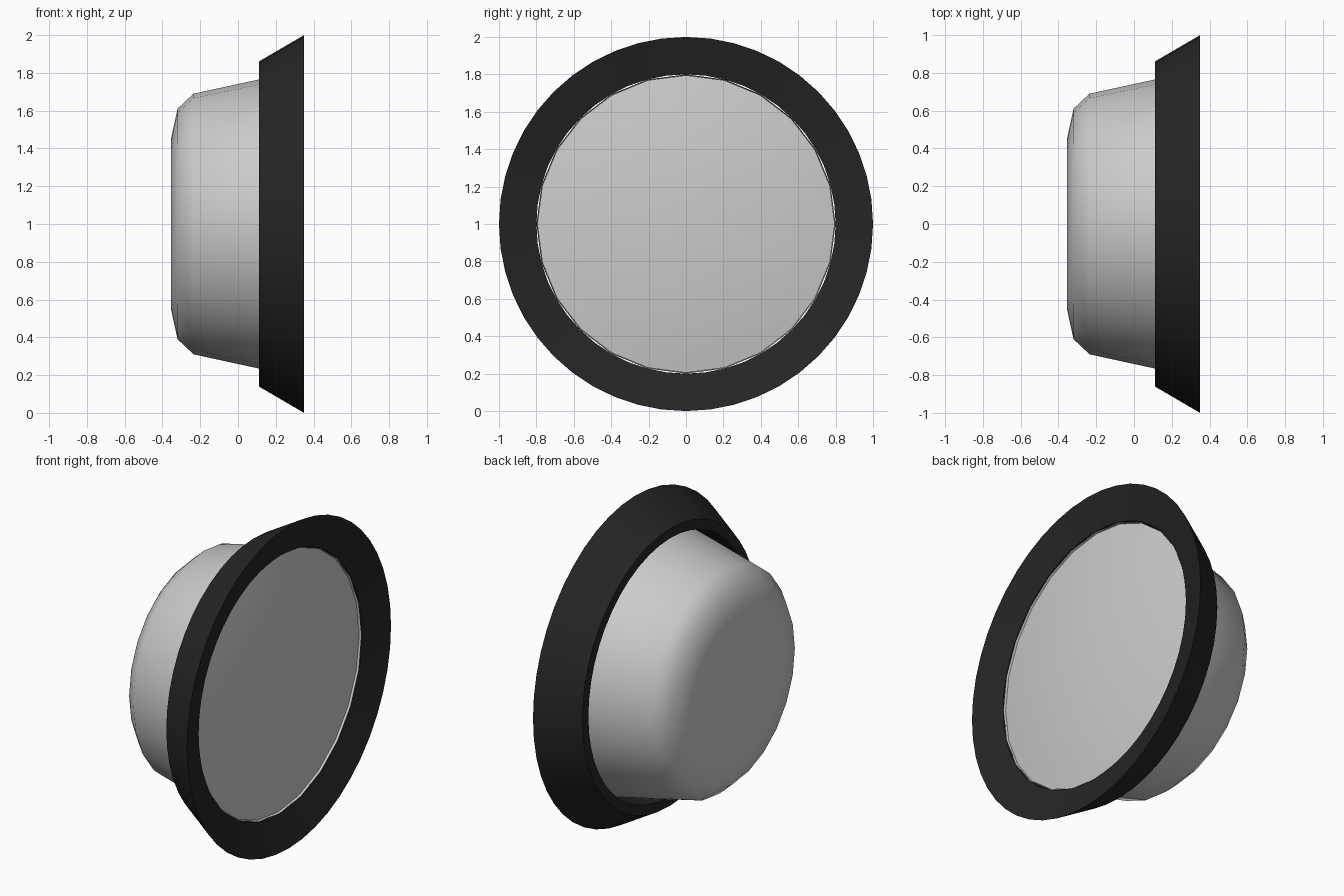
import bpy
from math import cos, sin, pi, radians

if "Cube" in bpy.data.objects:
    bpy.data.objects.remove(bpy.data.objects["Cube"])


def lathe(name, profile, sides, closed=False, sharp=40):
    """Revolve (x, radius) points around the lamp axis at z = 1."""
    verts, rings, faces = [], [], []
    for x, r in profile:
        count = sides if r > 0 else 1
        rings.append([len(verts) + i for i in range(count)])
        for i in range(count):
            a = 2 * pi * i / sides
            verts.append((x, r * cos(a), 1 + r * sin(a)))
    pairs = list(zip(rings, rings[1:]))
    if closed:
        pairs.append((rings[-1], rings[0]))
    for a, b in pairs:
        for i in range(sides):
            j = (i + 1) % sides
            quad = [a[i % len(a)], a[j % len(a)], b[j % len(b)], b[i % len(b)]]
            faces.append(list(dict.fromkeys(quad)))
    mesh = bpy.data.meshes.new(name)
    mesh.from_pydata(verts, [], faces)
    obj = bpy.data.objects.new(name, mesh)
    bpy.context.collection.objects.link(obj)
    bpy.ops.object.select_all(action='DESELECT')
    obj.select_set(True)
    bpy.context.view_layer.objects.active = obj
    bpy.ops.object.mode_set(mode='EDIT')
    bpy.ops.mesh.select_all(action='SELECT')
    bpy.ops.mesh.normals_make_consistent(inside=False)
    bpy.ops.object.mode_set(mode='OBJECT')
    bpy.ops.object.shade_smooth_by_angle(angle=radians(sharp))
    return obj


# Housing bowl behind the rim
lathe("housing", [(-.355, 0), (-.355, .45), (-.32, .61), (-.235, .69),
                  (.11, .765), (.285, .80)], 24, sharp=60)

# Shallow domed lens closing the bowl
steps = 6
lens = [(.275 + .07 * (1 - (k / steps) ** 2), .795 * k / steps)
        for k in range(steps + 1)]
lathe("lens", lens, 24)

# Black flared rim
rim = lathe("rim", [(.11, .80), (.11, .86), (.35, 1.0), (.29, .80)], 48,
            closed=True)
black = bpy.data.materials.new("black_rubber")
black.diffuse_color = (.02, .018, .018, 1)
black.use_nodes = True
black.node_tree.nodes["Principled BSDF"].inputs["Base Color"].default_value = black.diffuse_color
rim.data.materials.append(black)
